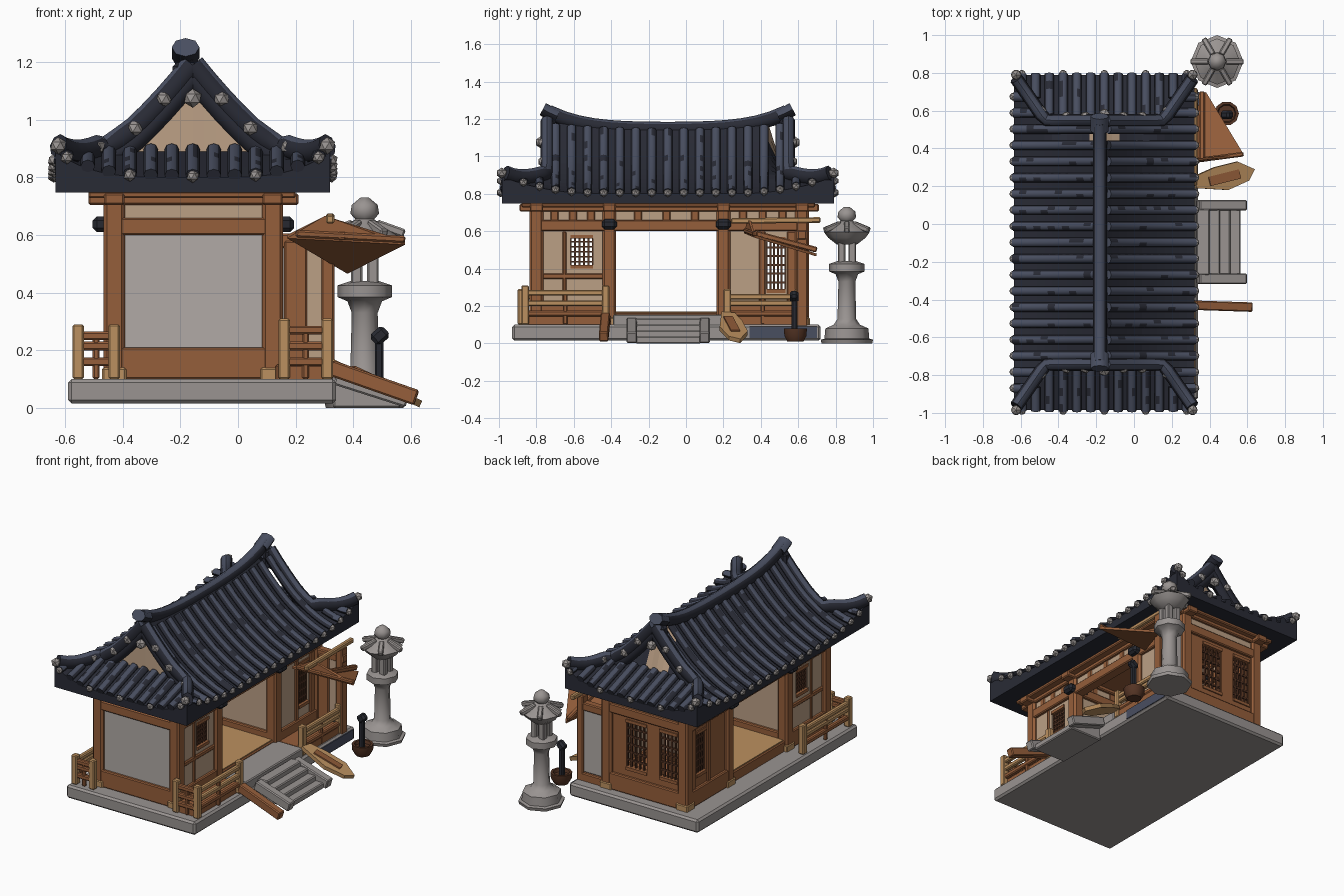
import bpy, bmesh, math, random
from mathutils import Vector

random.seed(4)
if "Cube" in bpy.data.objects:
    bpy.data.objects.remove(bpy.data.objects["Cube"])


def material(name, *rgb):
    m = bpy.data.materials.new(name)
    m.use_nodes = True
    m.diffuse_color = (*rgb, 1)
    m.node_tree.nodes["Principled BSDF"].inputs["Base Color"].default_value = (*rgb, 1)
    return m


TILE = material("dark tile", .022, .024, .036)
BLUE = material("blue tile", .066, .077, .118)
STONE = material("grey stone", .32, .295, .285)
WOOD = material("red brown wood", .30, .112, .043)
DARK = material("dark wood", .09, .035, .018)
LIGHT = material("light wood", .50, .28, .115)
CREAM = material("cream plaster", .50, .35, .235)
PAPER = material("grey paper", .44, .40, .38)
IRON = material("iron", .02, .022, .03)


def finish(name, bm, mats, smooth=False, bevel=0):
    me = bpy.data.meshes.new(name)
    bm.to_mesh(me)
    bm.free()
    ob = bpy.data.objects.new(name, me)
    bpy.context.collection.objects.link(ob)
    for m in mats if isinstance(mats, list) else [mats]:
        me.materials.append(m)
    if bevel:
        mod = ob.modifiers.new("soft edges", 'BEVEL')
        mod.width, mod.segments = bevel, 1
    if smooth:
        bpy.ops.object.select_all(action='DESELECT')
        ob.select_set(True)
        bpy.context.view_layer.objects.active = ob
        bpy.ops.object.shade_smooth_by_angle(angle=math.radians(50))
    return ob


def beam(name, p0, p1, w, h, mat, bevel=.006):
    """Rectangular bar between two points."""
    p0, p1 = Vector(p0), Vector(p1)
    d = p1 - p0
    bm = bmesh.new()
    bmesh.ops.create_cube(bm, size=1)
    q = d.to_track_quat('X', 'Z')
    for v in bm.verts:
        v.co = q @ Vector((v.co.x * d.length, v.co.y * w, v.co.z * h)) + (p0 + p1) / 2
    return finish(name, bm, mat, bevel=bevel)


def box(name, x0, x1, y0, y1, z0, z1, mat, bevel=.006):
    y, z = (y0 + y1) / 2, (z0 + z1) / 2
    return beam(name, (x0, y, z), (x1, y, z), y1 - y0, z1 - z0, mat, bevel)


def add_sweep(bm, pts, rw, rh, sides=8):
    """Oval tube along points, added to a mesh."""
    rings = []
    for i, p in enumerate(pts):
        t = (pts[min(i + 1, len(pts) - 1)] - pts[max(i - 1, 0)]).normalized()
        side = t.cross(Vector((0, 0, 1))).normalized()
        up = side.cross(t)
        angles = [2 * math.pi * k / sides for k in range(sides)]
        rings.append([bm.verts.new(p + side * rw * math.cos(a) + up * rh * math.sin(a)) for a in angles])
    for a, b in zip(rings, rings[1:]):
        for k in range(sides):
            bm.faces.new((a[k], a[k - 1], b[k - 1], b[k]))
    bm.faces.new(rings[0])
    bm.faces.new(rings[-1][::-1])


def finish_tiles(name, bm, worn=0):
    """Blue crowns, dark flanks, and a few worn dark patches."""
    bmesh.ops.recalc_face_normals(bm, faces=bm.faces)
    for f in bm.faces:
        f.material_index = int(f.normal.z < .42 or random.random() < worn)
    finish(name, bm, [BLUE, TILE], True)


def sweep(name, pts, rw, rh):
    bm = bmesh.new()
    add_sweep(bm, pts, rw, rh)
    finish_tiles(name, bm)


def add_ball(bm, p, r):
    new = bmesh.ops.create_icosphere(bm, subdivisions=1, radius=r)["verts"]
    bmesh.ops.translate(bm, verts=new, vec=p)


def lathe(name, x, y, profile, mat, sides=8):
    bm = bmesh.new()
    rings = [[bm.verts.new((x + r * math.cos(2 * math.pi * k / sides),
                            y + r * math.sin(2 * math.pi * k / sides), z))
              for k in range(sides)] for r, z in profile]
    for a, b in zip(rings, rings[1:]):
        for k in range(sides):
            bm.faces.new((a[k - 1], a[k], b[k], b[k - 1]))
    bm.faces.new(rings[0][::-1])
    bm.faces.new(rings[-1])
    return finish(name, bm, mat, True)


# Roof shape: curved main slopes, lower end skirts, lifted corners
CX, HALF, Y0, Y1, SKIRT = -.157, .477, -.985, .79, .26


def slope(d):
    return 1.15 - 1.1 * d + .77 * d * d


def roof_z(x, y):
    d, e = abs(x - CX), min(y - Y0, Y1 - y)
    z = slope(d) if e >= SKIRT else min(slope(d), .80 + .35 * e)
    lift = .09 * (d / HALF) ** 4 * max(0, 1 - e / .5) ** 2
    return z + lift + .03 * ((y + .1) / .62) ** 2 * max(0, 1 - d / .2) * (e >= SKIRT)


def steps(a, b, n):
    return [a + (b - a) * i / n for i in range(n + 1)]


ys = steps(Y0, Y0 + SKIRT - .004, 5) + steps(Y0 + SKIRT, Y1 - SKIRT, 14) + steps(Y1 - SKIRT + .004, Y1, 5)
xs = steps(CX - HALF, CX + HALF, 24)
bm = bmesh.new()
grid = [[bm.verts.new((x, y, roof_z(x, y))) for x in xs] for y in ys]
for a, b in zip(grid, grid[1:]):
    for k in range(len(xs) - 1):
        bm.faces.new((a[k], a[k + 1], b[k + 1], b[k]))
# Eave fascia dropped from the rim, closed by a flat soffit
rim = bmesh.ops.extrude_edge_only(bm, edges=[e for e in bm.edges if e.is_boundary])["geom"]
for v in rim:
    if isinstance(v, bmesh.types.BMVert):
        v.co.z = .748
bmesh.ops.contextual_create(bm, geom=[e for e in bm.edges if e.is_boundary])
bmesh.ops.recalc_face_normals(bm, faces=bm.faces)
for f in bm.faces:
    f.material_index = int(abs(f.normal.y) > .9 and min(v.co.z for v in f.verts) > .76)
finish("roof_deck", bm, [TILE, CREAM])

# Round tile rows with pale end caps
tiles, caps = bmesh.new(), bmesh.new()


def tile_row(pts, capped=True):
    if len(pts) > 1:
        add_sweep(tiles, pts, .025, .022)
        if capped:
            add_ball(caps, pts[-1] - Vector((0, 0, .004)), .023)


def on_roof(x, y, up=.01):
    return Vector((x, y, roof_z(x, y) + up))


for y in steps(Y0 + .03, Y1 - .03, 20):
    e = min(y - Y0, Y1 - y)
    for s in (-1, 1):
        tile_row([on_roof(CX + s * d, y) for d in steps(.02, HALF + .005, 12)
                  if e >= SKIRT or slope(d) <= .80 + .35 * e])
for i, x in enumerate(steps(CX - HALF + .04, CX + HALF - .04, 12)):
    for edge, s in ((Y0, 1), (Y1, -1)):
        tile_row([on_roof(x, edge + s * e) for e in steps(SKIRT - .01, -.005, 6)
                  if slope(abs(x - CX)) >= .80 + .35 * e], i % 3 == 0)
finish_tiles("tile_rows", tiles, .12)

# Top ridge sweeping up to its ends, gable rakes, bargeboards and hip ridges
RX, YM = CX - .025, (Y0 + Y1) / 2


def ridge_point(t):
    return Vector((RX, YM + t * .655, 1.145 + .025 * t * t + .075 * t ** 4))


sweep("top_ridge", [ridge_point(t) for t in steps(-.97, .97, 16)], .036, .04)
for edge, s, end in ((Y0, 1, "front"), (Y1, -1, "back")):
    yg = edge + s * SKIRT
    sweep(end + "_ridge_tip", [ridge_point(-s * t) for t in (.9, .96, 1.02)], .048, .036)
    box(end + "_ridge_block", RX - .045, RX + .045, yg - .03, yg + .03, 1.07, 1.2, TILE, .015)
    add_ball(caps, Vector((CX, yg - s * .05, 1.075)), .033)
    for m in (-1, 1):
        out = Vector((0, -s * .02, 0))
        rake = [on_roof(CX + m * d, yg + s * .002) + out for d in steps(0, .3, 6)]
        hip = [on_roof(CX + m * (.3 + (HALF - .31) * t), yg - s * (SKIRT - .02) * t, .03)
               for t in steps(.2, 1, 5)]
        sweep(end + "_rake_and_hip", rake + hip, .035, .042)
        board = bmesh.new()
        add_sweep(board, [p - Vector((0, 0, .045)) for p in rake], .03, .035)
        finish(end + "_bargeboard", board, TILE, True)
        for p in (rake[2], rake[4], hip[0], hip[-1]):
            add_ball(caps, p + out, .03)
finish("tile_end_caps", caps, STONE)

# Eave board above the wall heads
box("eave_board", -.52, .20, -.88, .69, .728, .752, WOOD)

# Stone platform, timber deck and floors
box("platform", -.59, .34, -.93, .72, .015, .10, STONE, .012)
box("blue_stone_facing", .338, .345, .34, .70, .03, .09, BLUE, 0)
box("deck", -.45, .14, -.83, .65, .09, .165, WOOD)
box("front_porch", .13, .30, -.86, -.40, .09, .15, WOOD)
box("back_porch", .13, .32, .20, .65, .09, .15, WOOD)
box("hall_floor", -.44, .13, -.40, .19, .16, .17, LIGHT, 0)
box("hall_landing", .13, .33, -.39, .20, .09, .155, STONE)


# Wall bays: posts are shared, so each bay only has beams, panels and open lattices
def bay(name, p0, p1, panel=None, windows=(), struts=(.25, .5, .75)):
    a, b = Vector((*p0, 0)), Vector((*p1, 0))
    t, length = (b - a).normalized(), (b - a).length

    def rail(part, z, w, h, mat, lo=0, hi=length, bevel=.006):
        up = Vector((0, 0, z))
        beam(name + part, a + t * lo + up, a + t * hi + up, w, h, mat, bevel)
    rail("_lintel", .63, .07, .06, WOOD)
    rail("_top_beam", .725, .07, .04, WOOD, -.09, length + .09)
    rail("_frieze", .68, .035, .06, CREAM)
    for k in struts:
        rail("_strut", .68, .045, .06, WOOD, length * k - .022, length * k + .022)
    if panel:
        rail("_sill", .155, .07, .11, WOOD)
        start = 0
        for k, w, z0, z1 in windows:
            lo, hi = length * k - w / 2, length * k + w / 2
            rail("_panel", .40, .03, .41, panel, start, lo, 0)
            rail("_panel_below", (.195 + z0) / 2, .03, z0 - .195, panel, lo, hi, 0)
            rail("_panel_above", (.605 + z1) / 2, .03, .605 - z1, panel, lo, hi, 0)
            for z in (z0, z1):
                rail("_window_frame", z, .045, .02, WOOD, lo, hi, 0)
            for z in steps(z0, z1, 6)[1:-1]:
                rail("_window_bar", z, .012, .01, DARK, lo, hi, 0)
            for x in steps(lo, hi, 5):
                rail("_window_bar", (z0 + z1) / 2, .012, z1 - z0, DARK, x - .005, x + .005, 0)
            start = hi
        rail("_panel", .40, .03, .41, panel, start, length, 0)


L, R = -.43, .12
bay("front_wall", (L, -.8), (R, -.8), PAPER, struts=())
for x, s in ((R, "left"), (L, "right")):
    bay(s + "_front_room", (x, -.8), (x, -.41), CREAM, [(.62, .12, .41, .57)])
    bay(s + "_hall", (x, -.41), (x, .2))
    bay(s + "_back_room", (x, .2), (x, .62), CREAM if x > 0 else WOOD, [(.67, .10, .28, .56)])
    beam(s + "_room_stile", (x, -.64, .4), (x, -.66, .4), .05, .4, WOOD)
    beam(s + "_room_mid_rail", (x, -.78, .36), (x, -.43, .36), .05, .03, WOOD)
    beam(s + "_door_stile", (x, .39, .4), (x, .425, .4), .05, .4, WOOD)
    beam(s + "_jamb", (x, .54, .4), (x, .6, .4), .05, .4, WOOD)
    for y in (-.8, -.41, .2, .62):
        box("pillar", x - .037, x + .037, y - .037, y + .037, .10, .73, WOOD, .012)
        box("pillar_foot", x - .042, x + .042, y - .042, y + .042, .09, .14, LIGHT)
    for y in (-.41, .2):
        box("pillar_capital", x - .075, x + .075, y - .04, y + .04, .61, .665, IRON, .015)
bay("front_partition", (L, -.41), (R, -.41), CREAM)
bay("back_partition", (L, .2), (R, .2), CREAM)
bay("back_wall", (L, .62), (R, .62), WOOD, [(.2, .13, .26, .57), (.62, .15, .26, .57)], struts=())
beam("wing_panel", (R, .62, .36), (.31, .62, .36), .03, .42, PAPER)
box("wing_lining", .24, .295, .598, .606, .16, .56, CREAM, 0)
beam("wing_beam", (R, .62, .58), (.34, .62, .58), .05, .05, WOOD)
box("wing_stile", .16, .24, .59, .615, .15, .58, WOOD)
box("wing_post", .29, .335, .59, .65, .09, .65, WOOD)


# Railings: pale corner posts and long bars, brown end bars
def railing(pts, top):
    for p, q in zip(pts, pts[1:]):
        long_side = abs(q[1] - p[1]) > .2
        for z, mat in ((.16, WOOD), (.215, LIGHT if long_side else WOOD), (top - .03, LIGHT if long_side else WOOD)):
            beam("railing_bar", (*p, z), (*q, z), .03, .03, mat)
        mid = ((p[0] + q[0]) / 2, (p[1] + q[1]) / 2)
        for (x, y), r, z, mat in ((p, .02, top + .01, LIGHT), (q, .02, top + .01, LIGHT), (mid, .012, top - .03, WOOD)):
            box("railing_post", x - r, x + r, y - r, y + r, .10, z, mat)


railing([(.16, -.86), (.31, -.86), (.31, -.43)], .30)
railing([(-.43, -.88), (-.555, -.88), (-.555, -.41)], .28)
railing([(.31, .22), (.31, .60)], .28)

# Awning board tilting down to the back, with its poles
bm = bmesh.new()
inner, outer, low, high = [bm.verts.new(p) for p in
                           ((.17, .32, .60), (.58, .37, .58), (.38, .70, .48), (.30, .345, .665))]
bm.faces.new((inner, outer, low))
bm.faces.new((outer, inner, high))
finish("awning", bm, WOOD).modifiers.new("thickness", 'SOLIDIFY').thickness = .015
beam("awning_pole", (.32, .24, .655), (.32, .72, .66), .03, .03, LIGHT)
beam("awning_brace", (.36, .33, .60), (.36, .70, .50), .03, .03, WOOD)
beam("awning_edge", (.20, .32, .605), (.58, .37, .585), .025, .025, WOOD)

# Stone steps with side kerbs
for i in range(4):
    box("step", .33, .40 + .055 * i, -.27, .08, .0, .135 - .032 * i, STONE)
for y in (-.29, .10):
    beam("step_kerb", (.34, y, .11), (.59, y, .03), .055, .06, STONE)

# Leaning plank and carved plaque
beam("leaning_plank", (.32, -.43, .14), (.62, -.44, .035), .05, .055, WOOD)
bm = bmesh.new()
outline = ((.33, .19), (.50, .18), (.61, .23), (.64, .29), (.55, .33), (.43, .30), (.34, .26))
bm.faces.new([bm.verts.new((x, y, .17 - .47 * (x - .33))) for x, y in outline])
finish("plaque", bm, LIGHT).modifiers.new("thickness", 'SOLIDIFY').thickness = .025
beam("plaque_carving", (.40, .225, .142), (.56, .265, .067), .05, .008, WOOD, 0)

# Bucket with a pump handle
lathe("bucket", .49, .585, [(.045, .01), (.062, .04), (.065, .08), (.05, .08), (.045, .06)], DARK, 10)
box("pump_rod", .475, .505, .565, .595, .05, .25, IRON)
beam("pump_head", (.47, .578, .23), (.515, .578, .27), .045, .05, IRON, .012)

# Stone lantern
LX, LY = .44, .86
lathe("lantern_base", LX, LY, [(.135, 0), (.14, .02), (.12, .025), (.115, .08), (.07, .10), (.05, .13),
                               (.045, .33), (.06, .37), (.095, .385), (.095, .425), (.05, .44)], STONE)
for a in range(4):
    x, y = LX + .04 * math.cos(a * 1.571 + .785), LY + .04 * math.sin(a * 1.571 + .785)
    box("lantern_post", x - .02, x + .02, y - .02, y + .02, .43, .56, STONE)
lathe("lantern_roof", LX, LY, [(.055, .53), (.10, .565), (.122, .595), (.10, .61), (.06, .635), (.033, .655),
                               (.05, .675), (.045, .705), (.015, .73)], STONE)
for a in range(6):
    c, s = math.cos(a * 1.047), math.sin(a * 1.047)
    beam("lantern_roof_rib", (LX + .04 * c, LY + .04 * s, .64), (LX + .138 * c, LY + .138 * s, .605), .03, .03, STONE)
